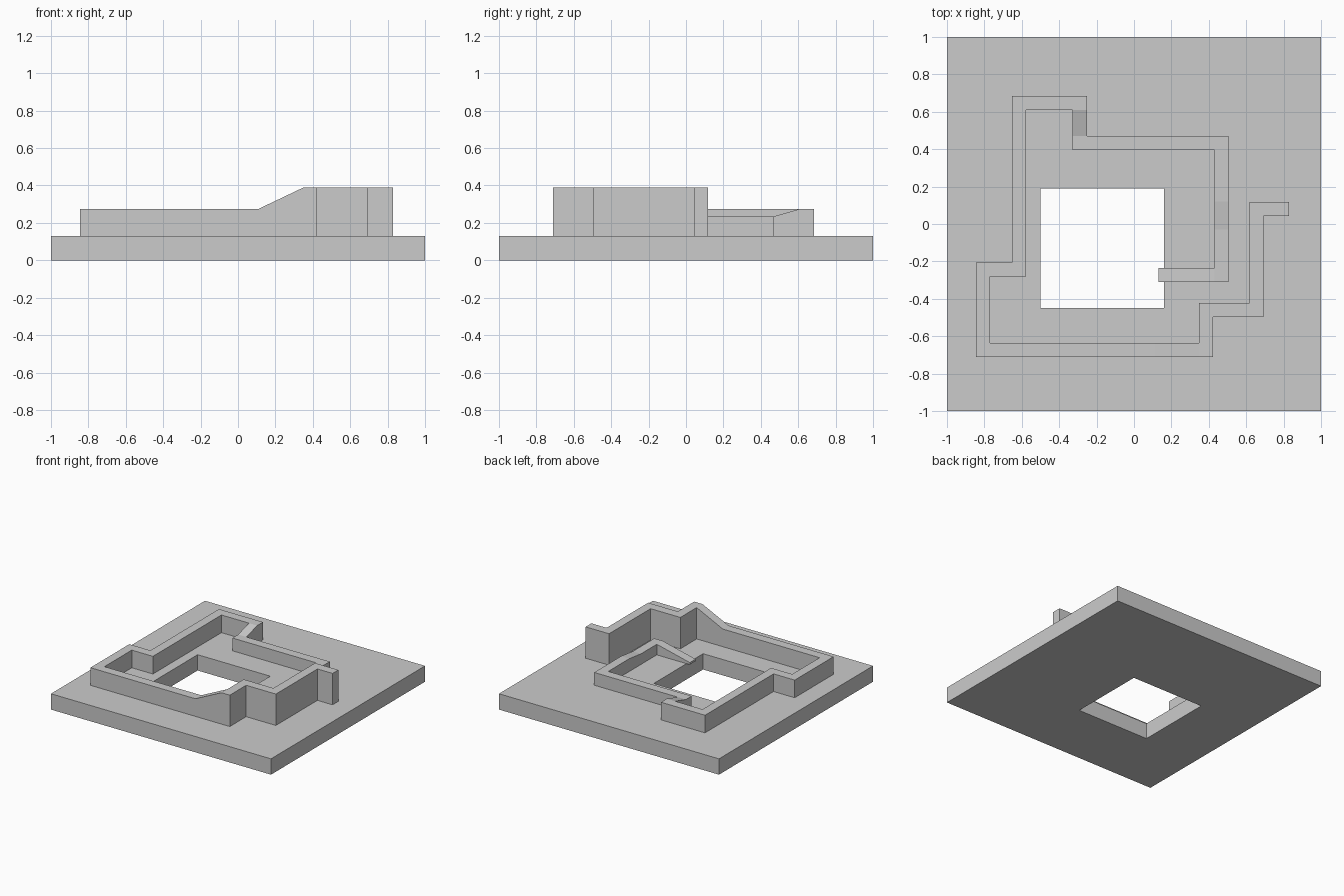
import bpy, bmesh
from mathutils import Vector

if "Cube" in bpy.data.objects:
    bpy.data.objects.remove(bpy.data.objects["Cube"])

BASE = 0.13   # top of the plate
HALF = 0.0375  # half the wall thickness


def finish(bm, name):
    bmesh.ops.remove_doubles(bm, verts=bm.verts, dist=0.0005)
    bmesh.ops.recalc_face_normals(bm, faces=bm.faces)
    mesh = bpy.data.meshes.new(name)
    bm.to_mesh(mesh)
    bm.free()
    obj = bpy.data.objects.new(name, mesh)
    bpy.context.collection.objects.link(obj)
    return obj


def sweep(bm, rings, closed):
    """Join rings of four vertices with quads."""
    n = len(rings)
    for i in range(n if closed else n - 1):
        a, b = rings[i], rings[(i + 1) % n]
        for j in range(4):
            k = (j + 1) % 4
            bm.faces.new((a[j], a[k], b[k], b[j]))
    if not closed:
        bm.faces.new(rings[0])
        bm.faces.new(rings[-1])


# Square plate with a rectangular opening
bm = bmesh.new()
outer = [(-1, -1), (1, -1), (1, 1), (-1, 1)]
inner = [(-0.5, -0.45), (0.16, -0.45), (0.16, 0.19), (-0.5, 0.19)]
rings = []
for o, i in zip(outer, inner):
    rings.append([bm.verts.new((*o, 0)), bm.verts.new((*o, BASE)),
                  bm.verts.new((*i, BASE)), bm.verts.new((*i, 0))])
sweep(bm, rings, True)
finish(bm, "base_plate")

# Winding wall: centre line x, y and top height
path = [
    (0.83, 0.08, 0.388), (0.655, 0.08, 0.388), (0.655, -0.46, 0.388),
    (0.385, -0.46, 0.388), (0.385, -0.6725, 0.388),
    (0.3475, -0.6725, 0.388), (0.11, -0.6725, 0.275),    # front ramp
    (-0.807, -0.6725, 0.275), (-0.807, -0.2425, 0.275),
    (-0.615, -0.2425, 0.275), (-0.615, 0.6475, 0.275),
    (-0.29, 0.6475, 0.275),
    (-0.29, 0.61, 0.275), (-0.29, 0.47, 0.235),          # back ramp
    (-0.29, 0.4325, 0.235), (0.4675, 0.4325, 0.235),
    (0.4675, 0.12, 0.235), (0.4675, -0.03, 0.217),       # slight dip
    (0.4675, -0.2725, 0.217),
    (0.43, -0.2725, 0.217), (0.13, -0.2725, 0.147),      # tip over the opening
]
bm = bmesh.new()
rings = []
for i, (x, y, z) in enumerate(path):
    p = Vector((x, y))
    normals = []
    for a, b in ((i - 1, i), (i, i + 1)):
        if a >= 0 and b < len(path):
            d = (Vector(path[b][:2]) - Vector(path[a][:2])).normalized()
            normals.append(Vector((-d.y, d.x)))
    m = normals[0] + normals[-1]
    off = m * (HALF / (m.dot(normals[0])))   # mitred corner
    l, r = p + off, p - off
    rings.append([bm.verts.new((l.x, l.y, BASE)), bm.verts.new((l.x, l.y, z)),
                  bm.verts.new((r.x, r.y, z)), bm.verts.new((r.x, r.y, BASE))])
sweep(bm, rings, False)
finish(bm, "winding_wall")
